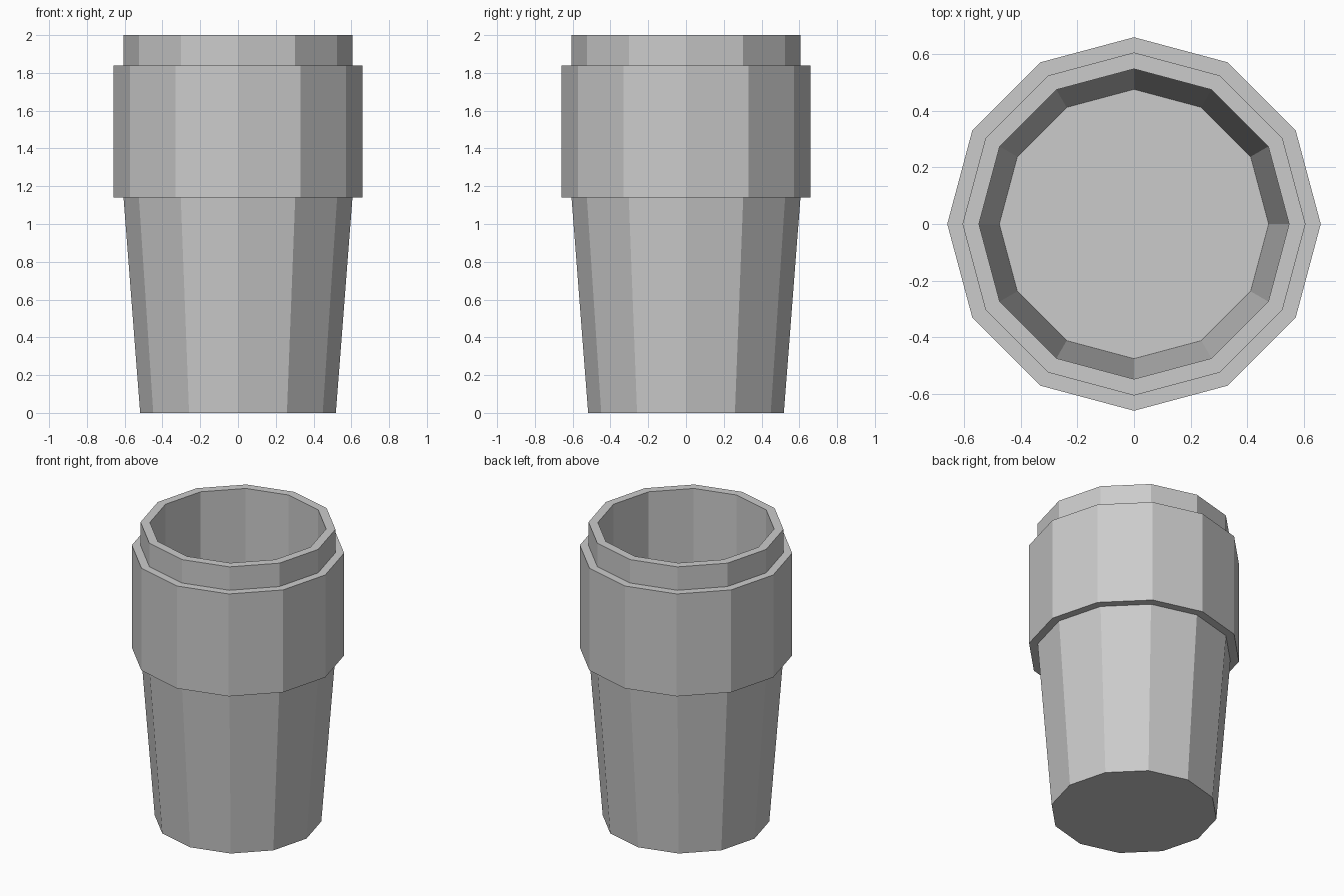
import bpy, bmesh
from math import cos, sin, tau

if "Cube" in bpy.data.objects:
    bpy.data.objects.remove(bpy.data.objects["Cube"])

SIDES = 12


def lathe(name, profile, closed=False):
    """Revolve (radius, z) points into a flat-shaded 12-sided part."""
    bm = bmesh.new()
    rings = [[bm.verts.new((r * cos(tau * i / SIDES), r * sin(tau * i / SIDES), z))
              for i in range(SIDES)] for r, z in profile]
    pairs = list(zip(rings, rings[1:]))
    if closed:
        pairs.append((rings[-1], rings[0]))
    else:
        bm.faces.new(rings[0])
        bm.faces.new(rings[-1])
    for a, b in pairs:
        for i in range(SIDES):
            j = (i + 1) % SIDES
            bm.faces.new((a[i], a[j], b[j], b[i]))
    bmesh.ops.recalc_face_normals(bm, faces=bm.faces)
    mesh = bpy.data.meshes.new(name)
    bm.to_mesh(mesh)
    bm.free()
    obj = bpy.data.objects.new(name, mesh)
    bpy.context.collection.objects.link(obj)
    return obj


# Hollow cup: outside from base to rim, then inside down to the floor
lathe("cup_body", [(0.518, 0), (0.606, 1.14), (0.606, 2.0),
                   (0.548, 2.0), (0.548, 1.14), (0.476, 0.04)])

# Grip sleeve around the upper part, seated into the cup wall
lathe("grip_sleeve", [(0.66, 1.14), (0.66, 1.84), (0.59, 1.84), (0.59, 1.14)],
      closed=True)
